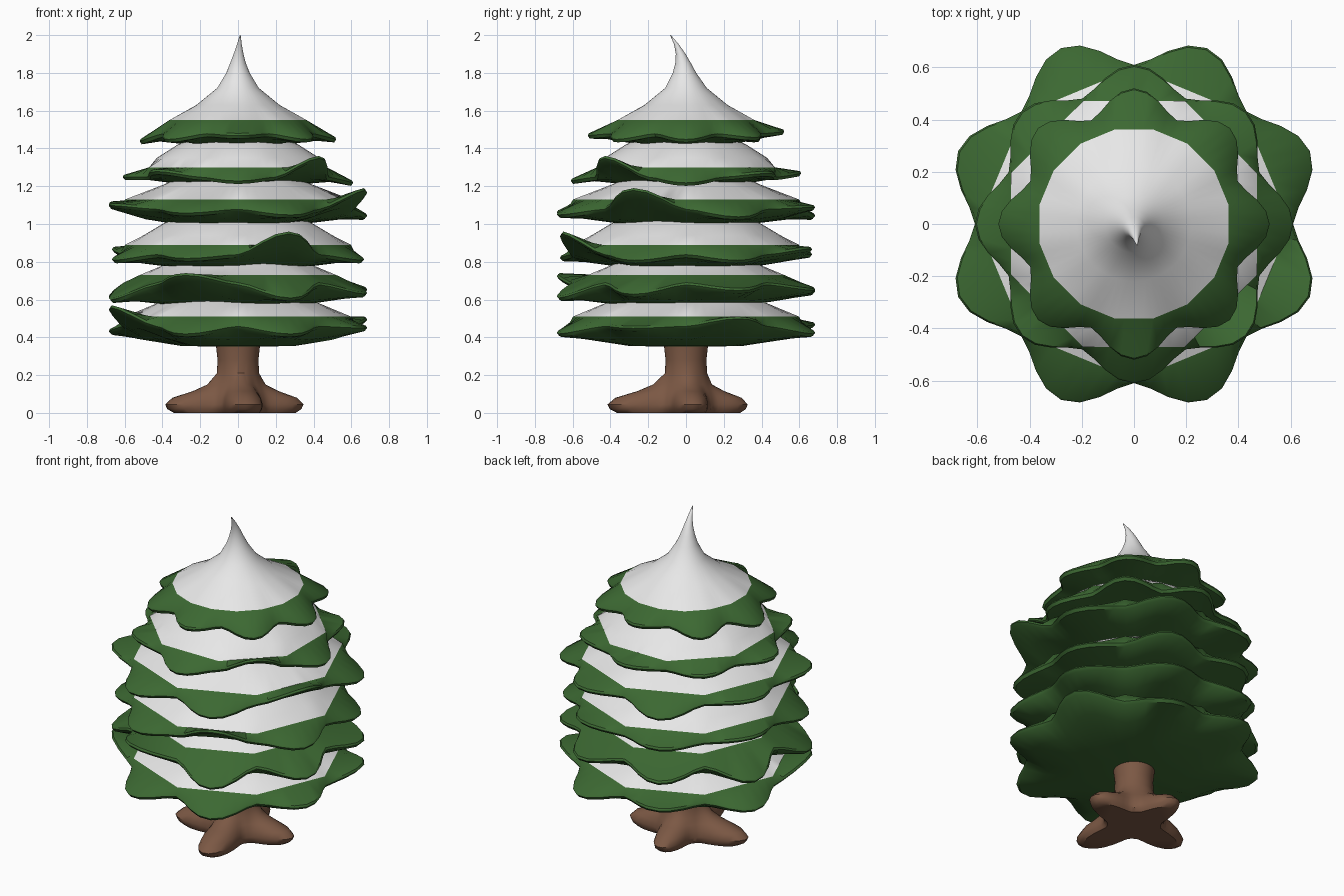
import bpy, bmesh, math
from math import cos, sin, pi

if "Cube" in bpy.data.objects:
    bpy.data.objects.remove(bpy.data.objects["Cube"])

N = 64


def material(name, rgb):
    m = bpy.data.materials.new(name)
    m.diffuse_color = (*rgb, 1)
    m.use_nodes = True
    m.node_tree.nodes["Principled BSDF"].inputs["Base Color"].default_value = m.diffuse_color
    return m


GREEN = material("pine green", (0.045, 0.14, 0.032))
SNOW = material("snow white", (0.8, 0.8, 0.8))
BROWN = material("bark brown", (0.20, 0.098, 0.058))


def loft(name, rings, mats, colour_of_band):
    """Skin a list of closed rings, capping both ends."""
    bm = bmesh.new()
    vs = [[bm.verts.new(p) for p in ring] for ring in rings]
    for k, (a, b) in enumerate(zip(vs, vs[1:])):
        for i in range(N):
            j = (i + 1) % N
            bm.faces.new((a[i], a[j], b[j], b[i])).material_index = colour_of_band(k)
    bm.faces.new(vs[0][::-1])
    bm.faces.new(vs[-1]).material_index = colour_of_band(len(vs) - 2)
    bmesh.ops.recalc_face_normals(bm, faces=bm.faces)
    me = bpy.data.meshes.new(name)
    bm.to_mesh(me)
    bm.free()
    ob = bpy.data.objects.new(name, me)
    bpy.context.collection.objects.link(ob)
    for m in mats:
        me.materials.append(m)
    bpy.context.view_layer.objects.active = ob
    for o in bpy.context.selected_objects:
        o.select_set(False)
    ob.select_set(True)
    bpy.ops.object.shade_smooth_by_angle(angle=math.radians(40))
    return ob


ANG = [2 * pi * i / N for i in range(N)]


def circle(r, z, cx=0, cy=0):
    return [(cx + r * cos(a), cy + r * sin(a), z) for a in ANG]


def polygon(r, z, sides, phase):
    """Ring of points on a regular polygon, flat sides facing the tips."""
    s = 2 * pi / sides
    out = []
    for a in ANG:
        d = ((a - phase + s / 2) % s) - s / 2
        q = r * cos(s / 2) / cos(d)
        out.append((q * cos(a), q * sin(a), z))
    return out


def rim(rv, rt, zv, tips, phase, scale=1.0, dz=0.0):
    """Eight-pointed wavy rim; each tip has its own height."""
    out = []
    for a in ANG:
        w = (0.5 + 0.5 * cos(8 * (a - phase))) ** 0.85
        k = round((a - phase) / (pi / 4)) % 8
        r = (rv + (rt - rv) * w) * scale
        out.append((r * cos(a), r * sin(a), zv + (tips[k] - zv) * w + dz))
    return out


# Branch tiers: underside z, snow z, snow radius, snow sides, valley r, tip r,
# phase, tip heights, upper shoulder rings (radius, z, centre x, centre y)
P = pi / 8
tiers = [
    (0.35, 0.51, 0.60, 8, 0.61, 0.73, P,
     (.51, .43, .48, .44, .57, .43, .43, .46), [(.43, .58), (.2, .66)]),
    (0.56, 0.73, 0.52, 8, 0.61, 0.73, P,
     (.66, .66, .65, .62, .61, .74, .62, .64), [(.40, .78), (.2, .88)]),
    (0.76, 0.89, 0.60, 8, 0.61, 0.71, P,
     (.82, .88, .85, .88, .82, .83, .96, .82), [(.50, .94), (.40, 1.0), (.2, 1.1)]),
    (0.99, 1.13, 0.60, 8, 0.61, 0.73, P,
     (1.05, 1.10, 1.05, 1.12, 1.11, 1.07, 1.06, 1.19), [(.39, 1.21), (.2, 1.3)]),
    (1.20, 1.30, 0.52, 8, 0.52, 0.61, 0,
     (1.23, 1.28, 1.28, 1.26, 1.26, 1.29, 1.24, 1.36), [(.43, 1.35), (.32, 1.42), (.15, 1.5)]),
    (1.41, 1.55, 0.37, 16, 0.43, 0.52, 0,
     (1.46, 1.47, 1.50, 1.46, 1.45, 1.46, 1.48, 1.46),
     [(.22, 1.63), (.11, 1.72), (.062, 1.80, 0, -.008), (.042, 1.85, 0, -.015),
      (.026, 1.90, .003, -.028), (.013, 1.95, .007, -.05), (.002, 2.0, .012, -.082)]),
]
for n, (zb, zs, rs, sides, rv, rt, ph, tips, shoulder) in enumerate(tiers, 1):
    zv = zs - (0.04 if n < 6 else 0.06)
    rings = [circle(0.1, zb), circle(rv * 0.5, zb + 0.005),
             rim(rv * 0.80, rt * 0.80, zb + 0.035, [zb + 0.035 + 0.4 * (t - zb - 0.06) for t in tips], ph),
             rim(rv, rt, zv, tips, ph, 0.98, -0.028),
             rim(rv, rt, zv, tips, ph, 1.0, -0.012),
             rim(rv, rt, zv, tips, ph, 0.99),
             polygon(min(rs, rv * 0.98), zs, sides, ph)]
    rings += [circle(*s) for s in shoulder]
    loft(f"branch_tier_{n}", rings, [GREEN, SNOW], lambda k: 1 if k >= 6 else 0)


# Trunk flaring into four roots
ROOTS = (0.35, 0.33, 0.39, 0.42)
TURN = 0.14


def root_ring(valley, reach, z):
    out = []
    for a in ANG:
        k = round((a - TURN) / (pi / 2)) % 4
        w = (0.5 + 0.5 * cos(4 * (a - TURN))) ** 1.6
        r = valley + (max(ROOTS[k] * reach, valley) - valley) * w
        out.append((r * cos(a), r * sin(a), z))
    return out


trunk = [root_ring(.15, .88, 0), root_ring(.17, .97, .02), root_ring(.172, 1, .045),
         root_ring(.165, .9, .08), root_ring(.15, .62, .115), root_ring(.13, .42, .15),
         circle(.112, .21), circle(.108, .28), circle(.118, .37)]
loft("trunk", trunk, [BROWN], lambda k: 0)
